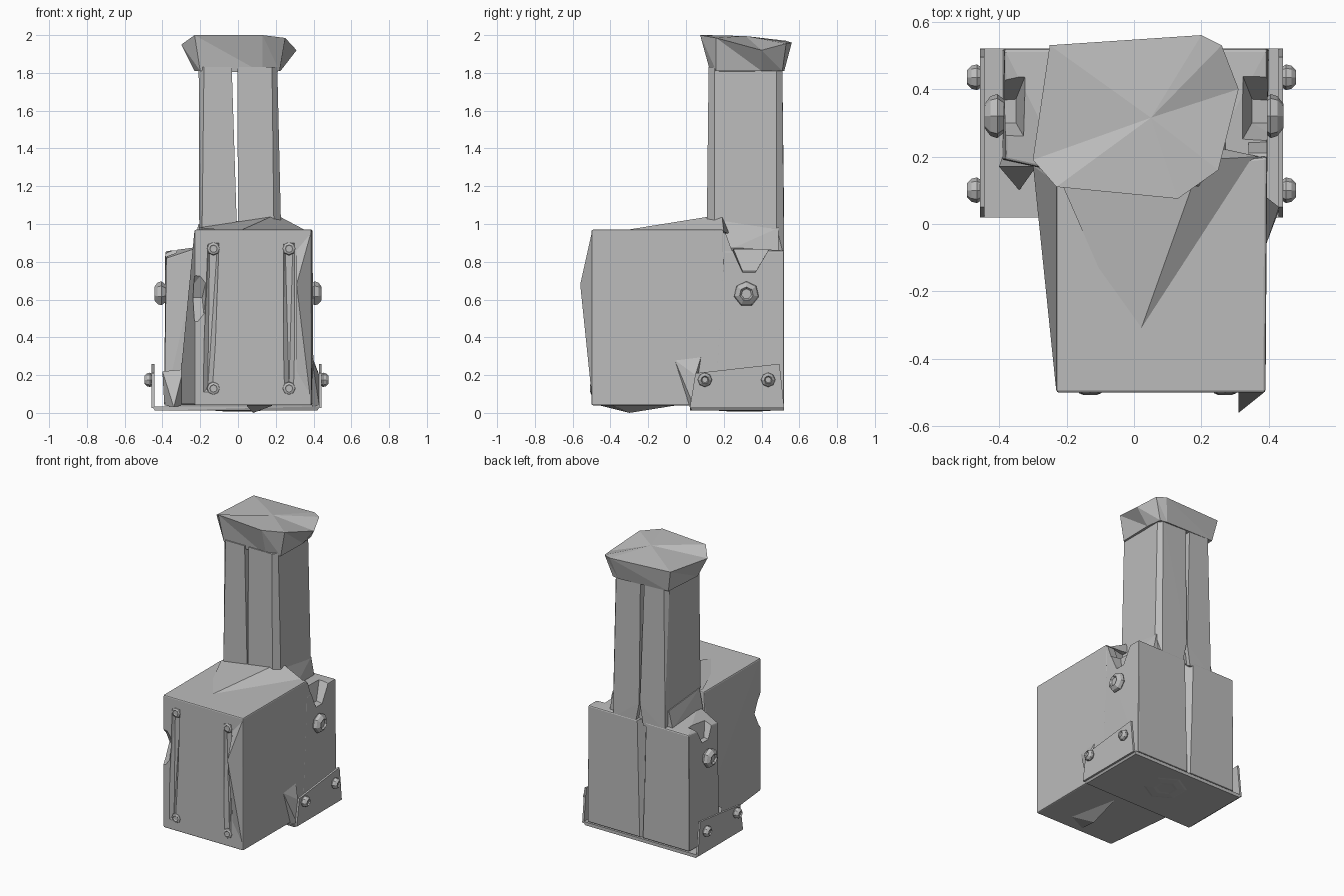
import bpy, bmesh
from mathutils import Matrix, Vector

cube = bpy.data.objects.get("Cube")
if cube:
    bpy.data.objects.remove(cube, do_unlink=True)

grey = bpy.data.materials.new("plain grey")
grey.use_nodes = True
grey.diffuse_color = (0.5, 0.5, 0.5, 1)
grey.node_tree.nodes["Principled BSDF"].inputs["Base Color"].default_value = (0.5, 0.5, 0.5, 1)


def finish(name, bm, bevel=0):
    bmesh.ops.recalc_face_normals(bm, faces=bm.faces[:])
    mesh = bpy.data.meshes.new(name)
    bm.to_mesh(mesh)
    bm.free()
    mesh.materials.append(grey)
    obj = bpy.data.objects.new(name, mesh)
    bpy.context.scene.collection.objects.link(obj)
    if bevel:
        mod = obj.modifiers.new("soft edge", 'BEVEL')
        mod.width, mod.segments, mod.limit_method = bevel, 2, 'ANGLE'
    return obj


def hull(name, points, bevel=0):
    """Convex solid around a few corner points."""
    bm = bmesh.new()
    for p in points:
        bm.verts.new(p)
    bmesh.ops.convex_hull(bm, input=bm.verts[:])
    loose = [v for v in bm.verts if not v.link_faces]
    bmesh.ops.delete(bm, geom=loose, context='VERTS')
    bmesh.ops.dissolve_limit(bm, angle_limit=0.01, verts=bm.verts[:], edges=bm.edges[:])
    return finish(name, bm, bevel)


def cut(obj, name, points):
    cutter = hull(name, points)
    cutter.hide_render = True
    cutter.hide_viewport = True
    cutter.display_type = 'WIRE'
    mod = obj.modifiers.new(name, 'BOOLEAN')
    mod.operation, mod.object, mod.solver = 'DIFFERENCE', cutter, 'EXACT'


def bolt(name, pos, axis, radius, depth, sides):
    """Tapered washer, domed head and a sunken centre, along an axis."""
    bm = bmesh.new()
    rings = ((0.75, 0.0), (1.0, 0.35), (0.9, 0.7), (0.55, 1.0), (0.4, 0.8))
    loops = []
    for r, h in rings:
        ring = bmesh.ops.create_circle(bm, segments=sides, radius=r * radius)["verts"]
        for v in ring:
            v.co.z = h * depth
        loops.append(ring)
    for a, b in zip(loops, loops[1:]):
        for i in range(sides):
            j = (i + 1) % sides
            bm.faces.new((a[i], a[j], b[j], b[i]))
    bm.faces.new(loops[0])
    bm.faces.new(loops[-1])
    turn = Vector(axis).to_track_quat('Z', 'Y').to_matrix().to_4x4()
    bm.transform(Matrix.Translation(pos) @ turn)
    return finish(name, bm)


# Front housing, flaring at the lower rear of its right side
housing = hull("front_housing", [
    (-.23, -.5, .04), (-.23, -.5, .97), (.39, -.5, .04), (.39, -.5, .97),
    (.395, .2, .97), (.395, .22, .04), (-.23, .13, .97), (-.3, .18, .24), (-.3, .18, .04)], .008)
cut(housing, "corner_dent_cutter", [
    (-.3, -.5, .74), (-.15, -.56, .78), (-.19, -.45, .61), (-.3, -.38, .61),
    (-.15, -.56, .61), (-.3, -.5, .48), (-.17, -.56, .42)])

# Narrow upright grooves holding the front bolts
for side, x, lean in (("left", .27, 0), ("right", -.13, -.03)):
    cut(housing, side + "_groove_cutter", [
        (x - .035, -.51, .9), (x + .035, -.51, .91), (x + .02, -.48, .88), (x - .02, -.48, .88),
        (x - .035 + lean, -.51, .1), (x + .035 + lean, -.51, .1), (x + lean, -.48, .13)])
    for place, z in (("upper", .87), ("lower", .13)):
        bolt(side + "_" + place + "_panel_bolt", (x, -.49, z), (0, -1, 0), .036, .017, 8)

# Rear housing with side pockets and a rear crease
rear = hull("rear_housing", [
    (-.39, .19, .04), (-.39, .52, .04), (.4, .52, .04), (.395, .15, .04),
    (-.38, .19, .82), (-.385, .52, .855), (.395, .52, .86), (.395, .2, .86),
    (-.2, .15, .88), (.2, .15, .88)], .008)
for side, s in (("left", 1), ("right", -1)):
    cut(rear, side + "_pocket_cutter", [
        (s * .31, .23, .92), (s * .31, .47, .92), (s * .35, .3, .75), (s * .35, .37, .75),
        (s * .5, .21, .92), (s * .5, .47, .92), (s * .5, .3, .73), (s * .5, .36, .73)])
cut(rear, "rear_crease_cutter", [
    (-.07, .54, .9), (.03, .54, .9), (-.02, .47, .9), (-.02, .5, .03),
    (-.04, .54, .03), (.01, .54, .03)])

# Side cheek, the raised fold before the column and its shoulder
hull("left_cheek", [(x, y, z) for x in (.34, .394)
                    for y, z in ((.15, .965), (.21, .95), (.28, .76), (.15, .7))])
hull("top_fold", [(0, -.37, .96), (.2, .19, 1.05), (.28, .22, .95), (.37, .2, .96),
                  (-.21, .11, .98), (-.2, .3, .98)])
hull("column_foot", [(-.21, .15, 1.0), (-.21, .49, .97), (.225, .15, 1.03), (.225, .49, .98),
                     (-.24, .15, .85), (-.24, .49, .85), (.28, .2, .85), (.25, .49, .85)])

# Two column halves split by a tapering slit
for side, s, top, foot, wide in (("right", -1, -.033, -.006, .205), ("left", 1, -.003, 0, .228)):
    outline = ((.18, .12), (.208, .15), (.208, .48), (.185, .51))
    points = [(s * x, y, 1.83) for x, y in outline]
    points += [(top, .12, 1.83), (top, .51, 1.83), (foot, .11, .98), (foot, .52, .98)]
    points += [(s * wide, .15, .98), (s * wide, .48, .98), (s * .19, .11, .98), (s * .2, .518, .98)]
    points += [(s * .2, .518, .83), (s * .03, .518, .83), (s * .2, .2, .83)]
    hull(side + "_column_half", points)

# Faceted cap: lower ring, upper ring and a shallow centre
upper = [(-.25, .53, 1.97), (.2, .56, 1.96), (.26, .53, 1.955), (.31, .4, 1.92),
         (.25, .16, 1.985), (.13, .075, 2.0), (-.23, .11, 2.0), (-.3, .19, 1.95)]
lower = [(-.22, .51, 1.82), (.16, .52, 1.81), (.21, .51, 1.81), (.225, .4, 1.81),
         (.22, .16, 1.81), (.13, .13, 1.8), (-.2, .13, 1.81), (-.23, .2, 1.81)]
bm = bmesh.new()
up = [bm.verts.new(p) for p in upper]
low = [bm.verts.new(p) for p in lower]
peak = bm.verts.new((.05, .315, 1.995))
for i in range(len(up)):
    j = (i + 1) % len(up)
    bm.faces.new((up[i], up[j], peak))
    bm.faces.new((low[i], low[j], up[j]))
    bm.faces.new((low[i], up[j], up[i]))
bm.faces.new(low)
finish("column_cap", bm)

# Jutting front ridge and the small point underneath
hull("front_ridge", [(.385, -.5, .95), (.31, -.5, .86), (.31, -.5, .22), (.38, -.5, .1),
                     (.31, -.56, .68)])
hull("bottom_point", [(.04, -.48, .045), (.2, -.4, .045), (.12, -.02, .045), (.08, -.3, 0)])

# Base tray with raised side plates, bolts and a hexagonal boss beneath
hull("tray_floor", [(x, y, z) for x, y in ((-.44, .02), (.42, .03), (.42, .52), (-.44, .52))
                    for z in (.012, .03)] + [(x, y, .035) for x in (-.455, .435) for y in (.02, .52)])
for side, s, x in (("left", 1, .435), ("right", -1, -.45)):
    hull(side + "_tray_plate", [(x + dx, y, z) for dx in (-.007, .007) for y, z in
                                ((.02, .025), (.52, .025), (.495, .26), (.05, .21))])
    for place, y in (("front", .1), ("rear", .435)):
        bolt(side + "_" + place + "_tray_bolt", (x, y, .175), (s, 0, 0), .038, .045, 8)
    bolt(side + "_side_bolt", (s * .385, .32, .63), (s, 0, 0), .067, .058, 7)
bolt("tray_boss", (0, .31, .014), (0, 0, -1), .14, .006, 6)
hull("left_tray_web", [(.392, -.06, .28), (.392, .02, .03), (.43, .04, .04), (.43, .05, .2),
                       (.392, .08, .3)])
hull("right_tray_flap", [(-.4, .17, .22), (-.29, .17, .23), (-.34, .1, .03),
                         (-.39, .2, .04), (-.29, .2, .04)])
